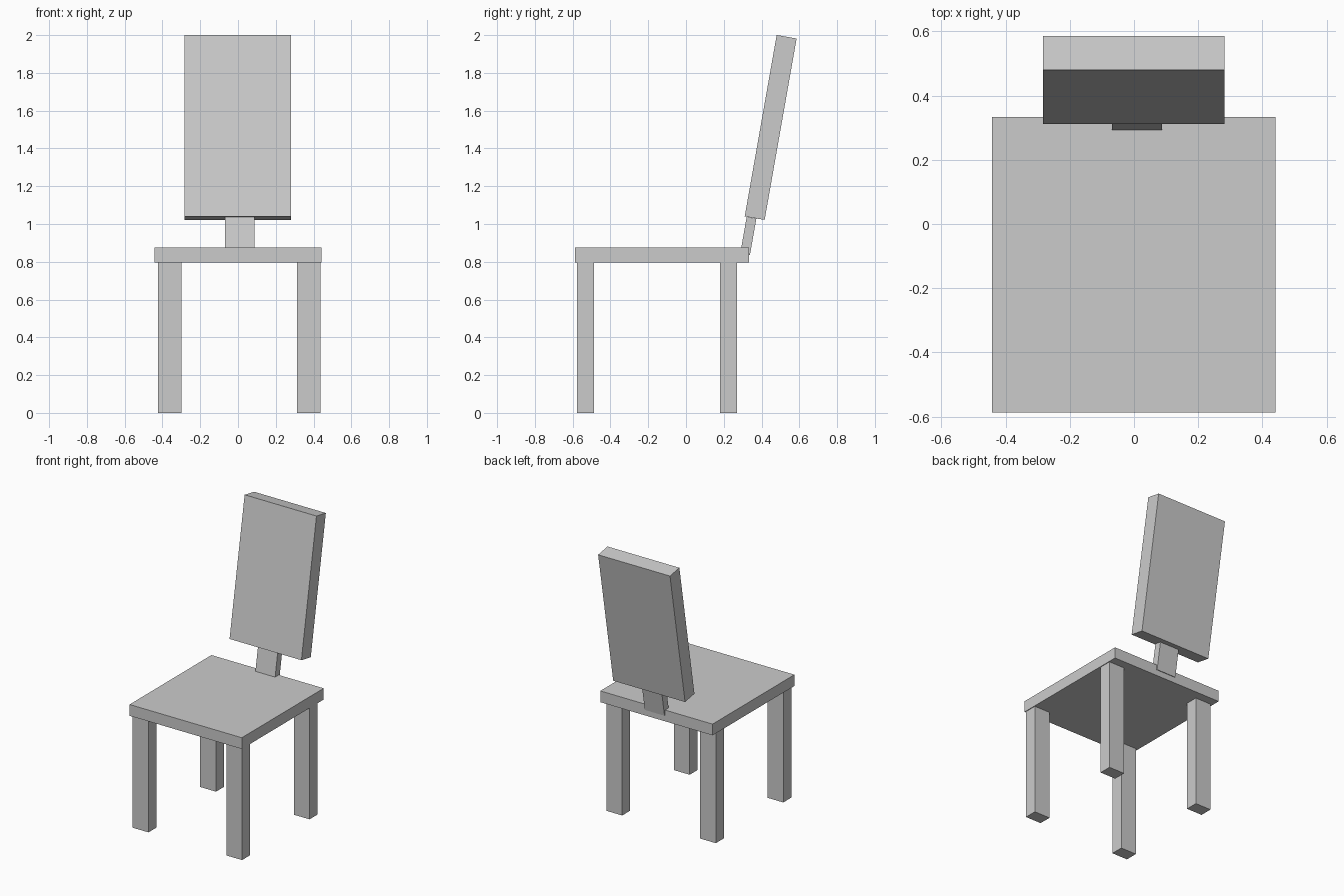
import bpy
from math import radians
from mathutils import Matrix, Vector

if "Cube" in bpy.data.objects:
    bpy.data.objects.remove(bpy.data.objects["Cube"])

TILT = Matrix.Rotation(radians(-10), 4, 'X')


def box(name, lo, hi, transform=Matrix()):
    """Box between two corners, optionally tilted."""
    lo, hi = Vector(lo), Vector(hi)
    bpy.ops.mesh.primitive_cube_add(size=1)
    ob = bpy.context.object
    ob.name = name
    size = hi - lo
    ob.data.transform(transform @ Matrix.Translation((lo + hi) / 2)
                      @ Matrix.Diagonal((*size, 1)))
    return ob


def tilted_box(name, x0, x1, base_y, base_z, thick, length):
    """Reclined slab standing on the centre of its lower edge."""
    return box(name, (x0, -thick / 2, 0), (x1, thick / 2, length),
               Matrix.Translation((0, base_y, base_z)) @ TILT)


# Seat
box("seat", (-0.442, -0.587, 0.795), (0.441, 0.333, 0.875))

# Four legs
for side, x in (("left", -0.424), ("right", 0.312)):
    for end, y in (("front", -0.577), ("back", 0.181)):
        box(f"{end}_{side}_leg", (x, y, 0), (x + 0.124, y + 0.09, 0.795))

# Reclined backrest and the bracket that joins it to the seat
tilted_box("backrest", -0.284, 0.281, 0.3635, 1.031, 0.107, 0.975)
tilted_box("back_bracket", -0.068, 0.087, 0.313, 0.841, 0.052, 0.195)
